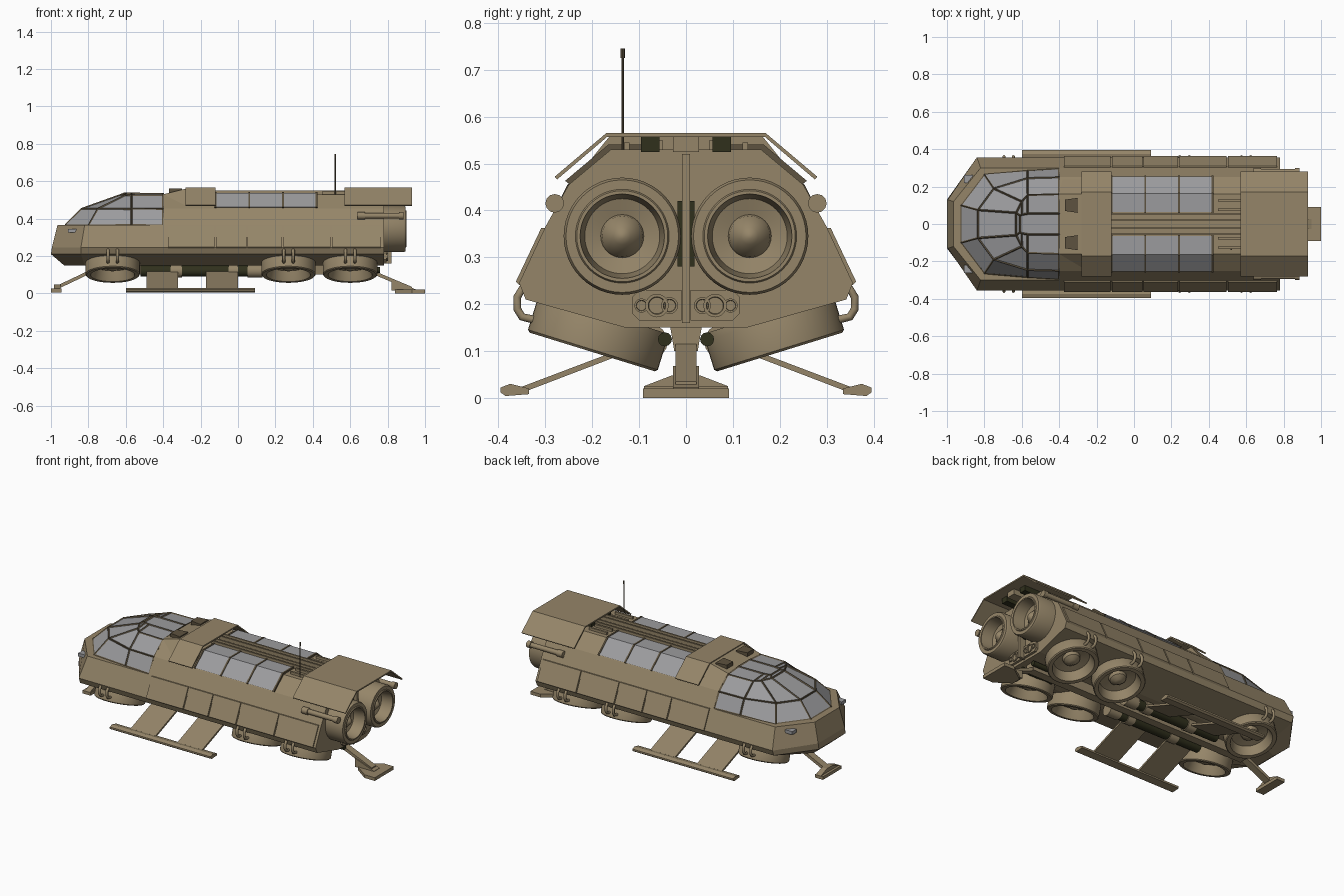
import bpy, bmesh, math
from mathutils import Vector

if "Cube" in bpy.data.objects:
    bpy.data.objects.remove(bpy.data.objects["Cube"])


def material(name, rgb):
    m = bpy.data.materials.new(name)
    m.use_nodes = True
    m.diffuse_color = (*rgb, 1)
    m.node_tree.nodes["Principled BSDF"].inputs["Base Color"].default_value = (*rgb, 1)
    return m


TAN = material("tan paint", (0.30, 0.235, 0.14))
FRAME = material("brown frame", (0.11, 0.085, 0.05))
GLASS = material("grey glass", (0.33, 0.33, 0.34))
DARK = material("dark olive metal", (0.03, 0.03, 0.012))
SIDES = (("left", 1), ("right", -1))


def finish(name, bm, mat, smooth=False):
    bmesh.ops.recalc_face_normals(bm, faces=bm.faces)
    me = bpy.data.meshes.new(name)
    bm.to_mesh(me)
    bm.free()
    me.materials.append(mat)
    if smooth:
        me.shade_smooth()
        me.set_sharp_from_angle(angle=math.radians(35))
    ob = bpy.data.objects.new(name, me)
    bpy.context.collection.objects.link(ob)
    return ob


def loft(name, rings, mat, smooth=False, caps=(True, True)):
    """Skin closed rings of equal length and cap the ends."""
    bm = bmesh.new()
    vs = [[bm.verts.new(p) for p in r] for r in rings]
    n = len(vs[0])
    for a, b in zip(vs, vs[1:]):
        for i in range(n):
            j = (i + 1) % n
            bm.faces.new((a[i], a[j], b[j], b[i]))
    for ring, cap in zip((vs[0], vs[-1]), caps):
        if cap:
            bm.faces.new(ring)
    return finish(name, bm, mat, smooth)


def prism_x(name, profile, x0, x1, mat):
    return loft(name, [[(x, y, z) for y, z in profile] for x in (x0, x1)], mat)


def plate(name, outline, z0, z1, mat):
    return loft(name, [[(x, y, z) for x, y in outline] for z in (z0, z1)], mat)


def box(name, x, y, z, mat):
    return prism_x(name, [(y[0], z[0]), (y[1], z[0]), (y[1], z[1]), (y[0], z[1])], *x, mat)


def lathe(name, profile, origin, axis, mat, sides=40):
    """Revolve (radius, height) pairs around an axis."""
    q = Vector(axis).to_track_quat('Z', 'Y')
    rings = []
    for r, h in profile:
        angles = [2 * math.pi * i / sides for i in range(sides)]
        rings.append([Vector(origin) + q @ Vector((r * math.cos(a), r * math.sin(a), h)) for a in angles])
    return loft(name, rings, mat, True)


def rod(name, a, b, r, mat, sides=12):
    d = Vector(b) - Vector(a)
    return lathe(name, [(r, 0), (r, d.length)], a, d, mat, sides)


def tube(name, points, r, mat):
    cu = bpy.data.curves.new(name, 'CURVE')
    cu.dimensions = '3D'
    cu.bevel_depth, cu.bevel_resolution = r, 2
    sp = cu.splines.new('POLY')
    sp.points.add(len(points) - 1)
    for p, c in zip(sp.points, points):
        p.co = (*c, 1)
    cu.materials.append(mat)
    ob = bpy.data.objects.new(name, cu)
    bpy.context.collection.objects.link(ob)


def mirrored(half):
    return half + [(-y, z) for y, z in reversed(half)]


# Lower hull, stacked outlines with a tapered nose
levels = [(0.15, -0.93, 0.08, -0.82, 0.13), (0.21, -1.0, 0.13, -0.84, 0.342),
          (0.245, -0.995, 0.13, -0.84, 0.356), (0.365, -0.965, 0.12, -0.82, 0.30)]
loft("lower_hull", [[(xf, yf, z), (xs, ys, z), (0.78, ys, z), (0.78, -ys, z), (xs, -ys, z), (xf, -yf, z)]
                    for z, xf, yf, xs, ys in levels], TAN)

# Upper cabin and roof
prism_x("upper_cabin", mirrored([(0.30, 0.365), (0.25, 0.455), (0.16, 0.53)]), -0.4, 0.78, TAN)
loft("roof_ramp", [[(x, y, z) for y, z in mirrored([(0.25, 0.45), (0.16, top)])]
                   for x, top in ((-0.4, 0.53), (-0.27, 0.562))], TAN)

# Canopy glass with a frame on every edge
canopy = [(0.365, (-0.925, 0.1), (-0.80, 0.265), (-0.57, 0.285), (-0.4, 0.295)),
          (0.452, (-0.835, 0.075), (-0.75, 0.19), (-0.57, 0.245), (-0.4, 0.25)),
          (0.525, (-0.63, 0.06), (-0.60, 0.12), (-0.57, 0.155), (-0.4, 0.16)),
          (0.533, (-0.61, 0.045), (-0.60, 0.05), (-0.57, 0.055), (-0.4, 0.055))]
rings = [[(x, y, z) for x, y in half] + [(x, -y, z) for x, y in reversed(half)] for z, *half in canopy]
loft("canopy_glass", rings, GLASS)
frame = loft("canopy_frame", rings, FRAME)
wire = frame.modifiers.new("frame", 'WIREFRAME')
wire.thickness, wire.offset = 0.011, 0

# Roof awnings
awning = [(0.28, 0.472), (0.17, 0.565), (-0.17, 0.565), (-0.28, 0.472),
          (-0.275, 0.466), (-0.168, 0.557), (0.168, 0.557), (0.275, 0.466)]
prism_x("front_awning", awning, -0.28, -0.12, TAN)
prism_x("rear_awning", awning, 0.57, 0.93, TAN)
box("awning_block", (0.6, 0.88), (-0.028, 0.028), (0.525, 0.56), TAN)

for side, s in SIDES:
    box(side + "_awning_bracket", (0.58, 0.86), (s * 0.056, s * 0.096), (0.525, 0.558), DARK)
    # Roof windows wrapping over the shoulder
    for i in range(3):
        x = -0.115 + i * 0.18
        pane = [(0.065, 0.52), (0.065, 0.538), (0.163, 0.538), (0.254, 0.462), (0.24, 0.455), (0.155, 0.52)]
        prism_x(f"{side}_window_{i}", [(s * y, z) for y, z in pane], x, x + 0.17, GLASS)
    for i in range(4):
        x = -0.125 + i * 0.18
        bar = [(0.06, 0.52), (0.06, 0.541), (0.165, 0.541), (0.258, 0.463), (0.24, 0.45), (0.155, 0.52)]
        prism_x(f"{side}_window_bar_{i}", [(s * y, z) for y, z in bar], x, x + 0.01, FRAME)
    # Roof rails and vents
    for y in (0.018, 0.05):
        box(side + "_roof_rail", (-0.14, 0.6), (s * y, s * (y + 0.009)), (0.52, 0.55), TAN)
    for y in (0.07, 0.12):
        box(side + "_roof_fin", (0.45, 0.57), (s * y, s * (y + 0.012)), (0.52, 0.545), TAN)
    plate(side + "_roof_vent", [(-0.37, s * 0.07), (-0.3, s * 0.06), (-0.3, s * 0.14), (-0.37, s * 0.13)],
          0.53, 0.562, FRAME)

    # Side panels on the flank, with thin seams between
    skin = [(0.355, 0.24), (0.363, 0.248), (0.309, 0.362), (0.298, 0.362)]
    for i, (a, b) in enumerate(((-0.375, -0.125), (-0.118, 0.045), (0.052, 0.235), (0.242, 0.495), (0.502, 0.765))):
        prism_x(f"{side}_flank_panel_{i}", [(s * y, z) for y, z in skin], a, b, TAN)
    for x in (0.06, 0.27, 0.51):
        rod(side + "_panel_latch", (x, s * 0.35, 0.258), (x + 0.08, s * 0.35, 0.258), 0.008, FRAME, 6)
    box(side + "_nose_lamp", (-0.91, -0.86), (s * 0.22, s * 0.262), (0.325, 0.345), GLASS)

    # Rear thruster with a recessed bowl and spinner
    lathe(side + "_thruster", [(0.125, 0), (0.125, 0.185), (0.12, 0.195), (0.1, 0.195), (0.097, 0.2), (0.09, 0.2),
                               (0.08, 0.13), (0.046, 0.12), (0.043, 0.135), (0.018, 0.16), (0.006, 0.168)],
          (0.7, s * 0.136, 0.345), (1, 0, 0), TAN, 48)
    # Side pod with end collars and a bent mount
    rod(side + "_side_pod", (0.66, s * 0.28, 0.415), (0.88, s * 0.28, 0.415), 0.015, TAN)
    for a, b in ((0.64, 0.68), (0.86, 0.885)):
        rod(side + "_pod_collar", (a, s * 0.28, 0.415), (b, s * 0.28, 0.415), 0.02, TAN)
    box(side + "_pod_mount", (0.67, 0.74), (s * 0.2, s * 0.28), (0.405, 0.425), TAN)
    # Tail lamps
    cluster = [(0.01, 0.165), (0.1, 0.165), (0.115, 0.18), (0.115, 0.215), (0.1, 0.23), (0.01, 0.23)]
    prism_x(side + "_tail_housing", [(s * y, z) for y, z in cluster], 0.7, 0.795, TAN)
    for y, r in ((0.035, 0.018), (0.062, 0.025), (0.095, 0.015)):
        lathe(side + "_tail_lamp", [(r, 0), (r, 0.01), (r * 0.75, 0.01), (r * 0.7, 0.004)],
              (0.792, s * y, 0.197), (1, 0, 0), TAN, 20)

    # Tilted lift fans with twin hoops
    for i, x in enumerate((-0.67, 0.27, 0.6)):
        axis = Vector((0, s * 0.295, -0.955))
        base = Vector((x, s * 0.2, 0.098)) - axis * 0.085
        lathe(f"{side}_lift_fan_{i}", [(0.138, 0), (0.145, 0.015), (0.145, 0.08), (0.14, 0.085), (0.118, 0.085),
                                       (0.112, 0.07), (0.1, 0.03), (0.05, 0.022), (0.045, 0.04),
                                       (0.02, 0.058), (0.005, 0.06)], base, axis, TAN, 48)
        for dx in (-0.025, 0.025):
            hoop = [(0.325, 0.235), (0.35, 0.232), (0.36, 0.215), (0.36, 0.19), (0.35, 0.173), (0.325, 0.167)]
            tube(f"{side}_fan_hoop_{i}", [(x + dx, s * y, z) for y, z in hoop], 0.0085, TAN)

    # Landing skid and flat struts
    rail = [(0.335, 0.008), (0.385, 0.004), (0.396, 0.012), (0.396, 0.022), (0.375, 0.03), (0.335, 0.02)]
    prism_x(side + "_skid", [(s * y, z) for y, z in rail], -0.6, 0.09, TAN)
    strut = [(0.07, 0.118), (0.07, 0.13), (0.35, 0.024), (0.35, 0.011)]
    for i, x in enumerate((-0.49, -0.17)):
        prism_x(f"{side}_skid_strut_{i}", [(s * y, z) for y, z in strut], x, x + 0.17, TAN)
    # Belly cylinders
    rod(side + "_belly_piston", (-0.52, s * 0.075, 0.12), (0.1, s * 0.075, 0.12), 0.03, DARK, 16)
    for a, b in ((-0.36, -0.3), (-0.05, 0.0), (0.05, 0.13)):
        rod(side + "_piston_sleeve", (a, s * 0.075, 0.12), (b, s * 0.075, 0.12), 0.036, TAN, 16)
    rod(side + "_tail_ram", (0.55, s * 0.045, 0.125), (0.76, s * 0.045, 0.125), 0.015, DARK)

# Central keel and rear seam
prism_x("keel", [(0.035, 0.16), (0.025, 0.1), (-0.025, 0.1), (-0.035, 0.16)], -0.78, 0.74, TAN)
box("rear_spine", (0.77, 0.82), (-0.008, 0.008), (0.16, 0.52), TAN)
box("rear_machinery", (0.77, 0.8), (-0.018, 0.018), (0.28, 0.42), DARK)

# Nose and tail feet on sloping legs
for name, x0, x1, z1 in (("nose_leg", -0.76, -0.96, 0.025), ("tail_leg", 0.68, 0.93, 0.015)):
    loft(name, [[(x, y, z + t) for y, t in ((-w, 0), (w, 0), (w, 0.02), (-w, 0.02))]
                for x, z, w in ((x0, 0.12, 0.022), (x1, z1, 0.022))], TAN)
box("nose_foot", (-1.0, -0.945), (-0.09, 0.09), (0.006, 0.025), TAN)
prism_x("nose_foot_top", [(0.09, 0.025), (0.03, 0.048), (-0.03, 0.048), (-0.09, 0.025)], -0.985, -0.95, TAN)
plate("tail_foot", [(0.84, 0.028), (0.93, 0.092), (1.0, 0.092), (1.0, -0.092), (0.93, -0.092), (0.84, -0.028)],
      0.0, 0.02, TAN)
loft("tail_foot_top", [[(x, y, z) for y, z in ((0.028, 0.015), (0.028, h), (-0.028, h), (-0.028, 0.015))]
                       for x, h in ((0.82, 0.068), (0.95, 0.022))], TAN)

# Antenna
rod("antenna", (0.52, -0.135, 0.52), (0.52, -0.135, 0.745), 0.003, FRAME, 8)
rod("antenna_tip", (0.52, -0.135, 0.725), (0.52, -0.135, 0.745), 0.0045, FRAME, 8)
